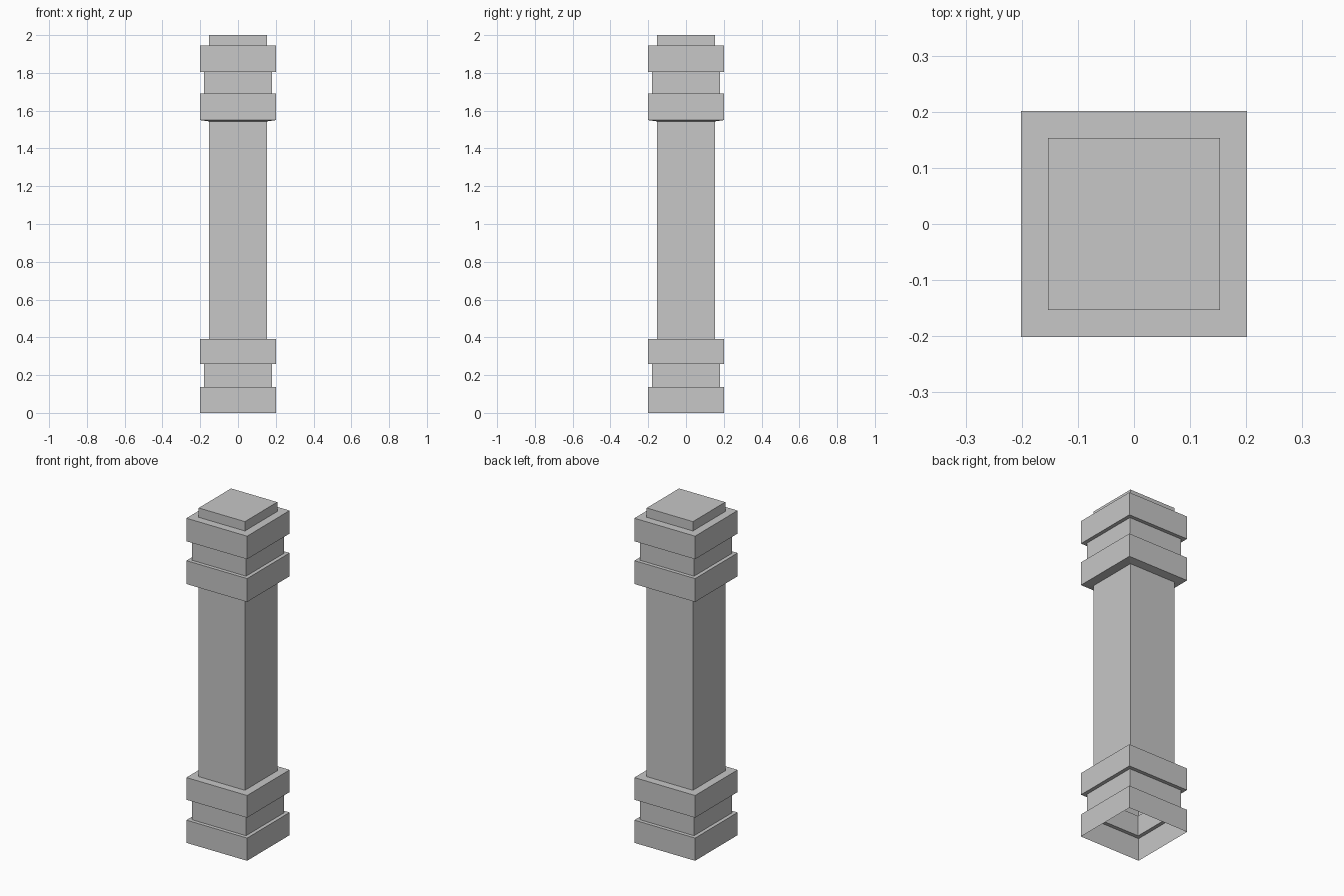
import bpy
import bmesh

cube = bpy.data.objects.get("Cube")
if cube:
    bpy.data.objects.remove(cube, do_unlink=True)

# One plain stone colour
stone = bpy.data.materials.new("grey stone")
stone.use_nodes = True
GREY = (0.57, 0.57, 0.57, 1.0)
stone.diffuse_color = GREY
stone.node_tree.nodes["Principled BSDF"].inputs["Base Color"].default_value = GREY

WIDE, NECK, SHAFT = 0.201, 0.179, 0.153


def square_skin(name, profile, capped=False):
    """Sweep (half width, height) points around a square, open below."""
    bm = bmesh.new()
    rings = [[bm.verts.new((sx * r, sy * r, z))
              for sx, sy in ((-1, -1), (1, -1), (1, 1), (-1, 1))]
             for r, z in profile]
    for low, high in zip(rings, rings[1:]):
        for i in range(4):
            j = (i + 1) % 4
            bm.faces.new((low[i], low[j], high[j], high[i]))
    if capped:
        bm.faces.new(rings[-1])
    mesh = bpy.data.meshes.new(name)
    bm.to_mesh(mesh)
    bm.free()
    mesh.materials.append(stone)
    obj = bpy.data.objects.new(name, mesh)
    bpy.context.collection.objects.link(obj)
    return obj


# Hollow stepped base: plinth, neck and upper band
square_skin("base", [
    (WIDE, 0), (WIDE, 0.136), (NECK, 0.136), (NECK, 0.258),
    (WIDE, 0.258), (WIDE, 0.391), (SHAFT, 0.391)])

# Plain square shaft
square_skin("shaft", [(SHAFT, 0.391), (SHAFT, 1.543)])

# Stepped capital with a slightly sloping underside and a raised top block
square_skin("capital", [
    (SHAFT, 1.543), (WIDE, 1.55), (WIDE, 1.69), (NECK, 1.69),
    (NECK, 1.806), (WIDE, 1.806), (WIDE, 1.944),
    (SHAFT, 1.944), (SHAFT, 2.0)], capped=True)
